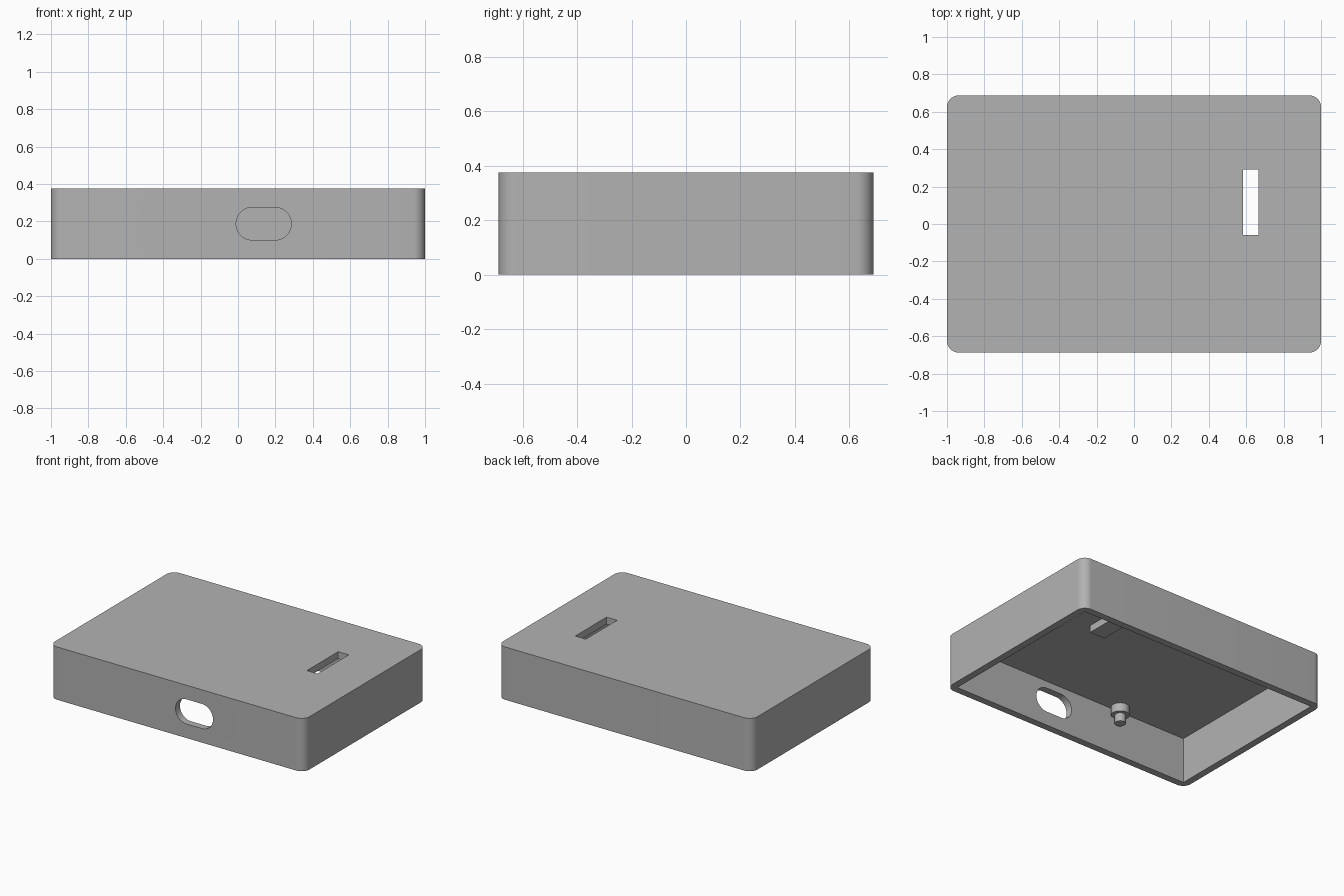
import bpy
import bmesh
from math import cos, sin, pi, radians
from mathutils import Matrix

cube = bpy.data.objects.get("Cube")
if cube:
    bpy.data.objects.remove(cube, do_unlink=True)

LENGTH, WIDTH, HEIGHT = 2.0, 1.375, 0.375
WALL = 0.05
CEILING = HEIGHT - WALL

grey = bpy.data.materials.new("plain grey")
grey.use_nodes = True
colour = (0.448, 0.448, 0.448, 1)
grey.diffuse_color = colour
grey.node_tree.nodes["Principled BSDF"].inputs["Base Color"].default_value = colour


def finish(name, bm):
    """Turn a bmesh into a named grey object."""
    bmesh.ops.recalc_face_normals(bm, faces=bm.faces)
    mesh = bpy.data.meshes.new(name)
    bm.to_mesh(mesh)
    bm.free()
    obj = bpy.data.objects.new(name, mesh)
    bpy.context.collection.objects.link(obj)
    mesh.materials.append(grey)
    return obj


def rounded_block(name, w, h, depth, radius, matrix, steps=12):
    """Extruded rounded rectangle, centred in its plane, rising from z = 0."""
    bm = bmesh.new()
    verts = []
    for i, (sx, sy) in enumerate([(1, 1), (-1, 1), (-1, -1), (1, -1)]):
        for k in range(steps + 1):
            a = (i + k / steps) * pi / 2
            verts.append(bm.verts.new((sx * (w / 2 - radius) + radius * cos(a),
                                       sy * (h / 2 - radius) + radius * sin(a), 0)))
    bmesh.ops.remove_doubles(bm, verts=verts, dist=1e-5)
    face = bm.faces.new([v for v in verts if v.is_valid])
    top = bmesh.ops.extrude_face_region(bm, geom=[face])["geom"]
    moved = [g for g in top if isinstance(g, bmesh.types.BMVert)]
    bmesh.ops.translate(bm, verts=moved, vec=(0, 0, depth))
    bmesh.ops.transform(bm, matrix=matrix, verts=bm.verts)
    return finish(name, bm)


def box(name, x0, x1, y0, y1, z0, z1):
    bm = bmesh.new()
    bmesh.ops.create_cube(bm, size=1)
    bmesh.ops.scale(bm, vec=(x1 - x0, y1 - y0, z1 - z0), verts=bm.verts)
    bmesh.ops.translate(bm, vec=((x0 + x1) / 2, (y0 + y1) / 2, (z0 + z1) / 2),
                        verts=bm.verts)
    return finish(name, bm)


def cylinder(name, x, y, z0, z1, radius):
    bm = bmesh.new()
    bmesh.ops.create_cone(bm, cap_ends=True, segments=40, radius1=radius,
                          radius2=radius, depth=z1 - z0,
                          matrix=Matrix.Translation((x, y, (z0 + z1) / 2)))
    return finish(name, bm)


def cut(target, cutters):
    """Subtract the cutters, bake the result and discard them."""
    for c in cutters:
        mod = target.modifiers.new(c.name, "BOOLEAN")
        mod.operation = "DIFFERENCE"
        mod.solver = "EXACT"
        mod.object = c
        c.hide_render = True
    graph = bpy.context.evaluated_depsgraph_get()
    baked = bpy.data.meshes.new_from_object(target.evaluated_get(graph))
    target.modifiers.clear()
    target.data = baked
    for c in cutters:
        bpy.data.objects.remove(c, do_unlink=True)


# Shell, open underneath
shell = rounded_block("case_shell", LENGTH, WIDTH, HEIGHT, 0.0625, Matrix())
inner_x, inner_y = LENGTH / 2 - WALL, WIDTH / 2 - WALL
cavity = box("cavity_cutter", -inner_x, inner_x, -inner_y, inner_y, -0.1, CEILING)

# Slot in the top and port opening in the front wall
slot = box("slot_cutter", 0.583, 0.666, -0.059, 0.291, 0.25, 0.5)
port = rounded_block("port_cutter", 0.295, 0.175, 0.2, 0.0874,
                     Matrix.Translation((0.1375, -0.58, 0.1875))
                     @ Matrix.Rotation(radians(90), 4, "X"))
cut(shell, [cavity, slot, port])

# Stepped mounting peg and support block under the top
peg_x, peg_y = -0.38, -0.59
parts = [
    shell,
    cylinder("peg_base", peg_x, peg_y, 0.265, CEILING + 0.01, 0.06),
    cylinder("peg_tip", peg_x, peg_y, 0.205, 0.27, 0.036),
    box("support_block", 0.325, 0.445, 0.09, 0.4, 0.275, CEILING + 0.01),
]

# Smooth rounded sides, crisp edges
bpy.ops.object.select_all(action="DESELECT")
for part in parts:
    part.select_set(True)
bpy.context.view_layer.objects.active = shell
bpy.ops.object.shade_smooth_by_angle(angle=radians(30))
